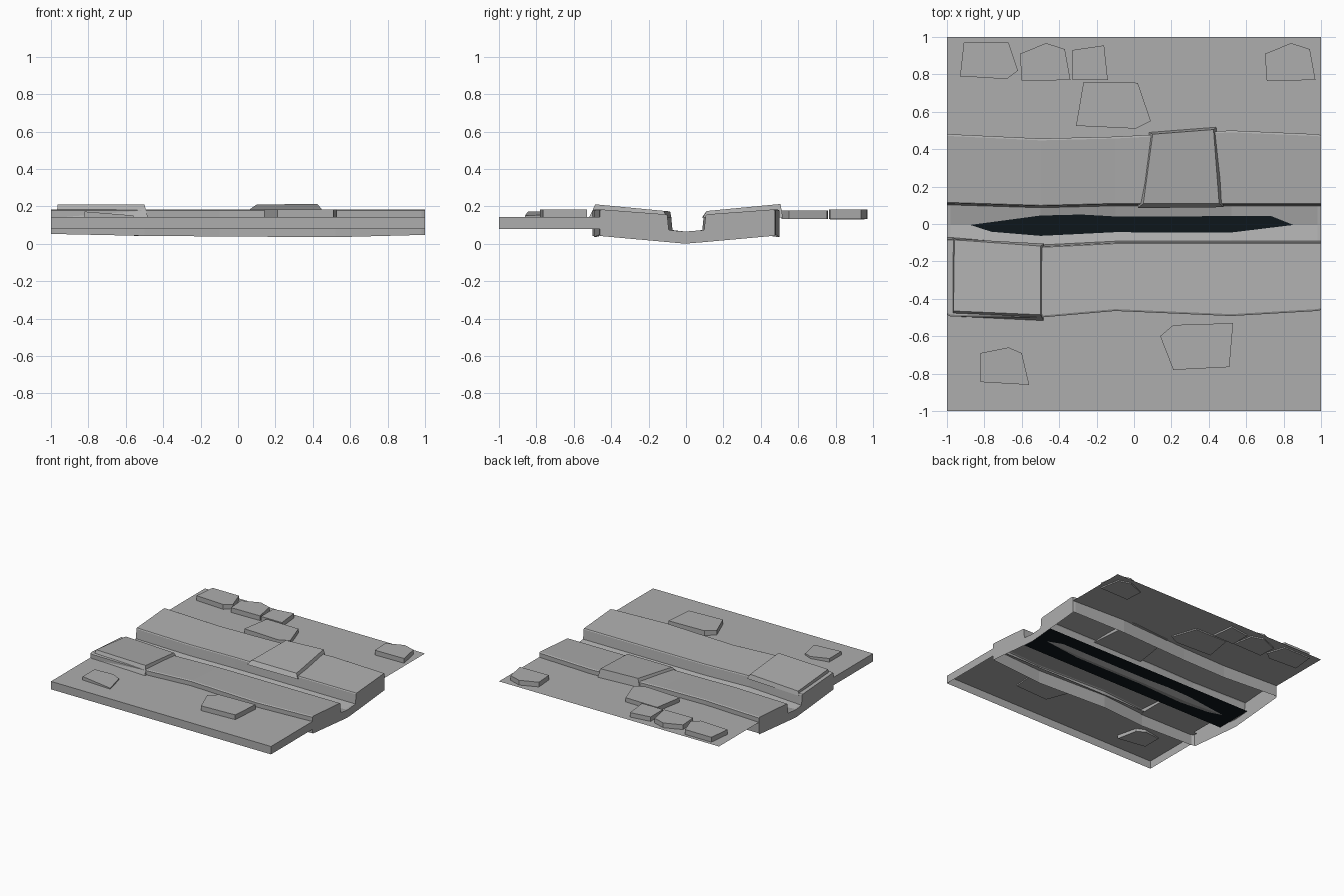
import bpy
import bmesh

if "Cube" in bpy.data.objects:
    bpy.data.objects.remove(bpy.data.objects["Cube"])


def build(name, verts, faces, solid=True):
    mesh = bpy.data.meshes.new(name)
    mesh.from_pydata(verts, [], faces)
    if solid:
        bm = bmesh.new()
        bm.from_mesh(mesh)
        bmesh.ops.recalc_face_normals(bm, faces=bm.faces)
        bm.to_mesh(mesh)
        bm.free()
    obj = bpy.data.objects.new(name, mesh)
    bpy.context.collection.objects.link(obj)
    return obj


def loft(name, sections):
    """Open strip shell through equally long cross-sections."""
    n = len(sections[0])
    faces = [(i * n + j, (i + 1) * n + j, (i + 1) * n + j + 1, i * n + j + 1)
             for i in range(len(sections) - 1) for j in range(n - 1)]
    return build(name, [p for s in sections for p in s], faces, False)


def prism(name, bottom, top):
    n = len(bottom)
    sides = [(i, (i + 1) % n, n + (i + 1) % n, n + i) for i in range(n)]
    return build(name, bottom + top,
                 [tuple(reversed(range(n))), tuple(range(n, 2 * n))] + sides)


# Ground sheets: the front one has a skirt on its three outer sides
G = 0.143
build("front_ground",
      [(x, y, z) for z in (G, 0.078) for x, y in
       ((-1, -0.455), (-1, -1), (1, -1), (1, -0.455))],
      [(0, 1, 2, 3), (0, 4, 5, 1), (1, 5, 6, 2), (2, 6, 7, 3)], False)
build("back_ground", [(-1, 0.45, G), (1, 0.45, G), (1, 1, G), (-1, 1, G)],
      [(0, 1, 2, 3)], False)

# Channel and curbs, one continuous wavy shell
# x, front outer, front inner, back inner, back outer, floor height, wall base
stations = [
    (-1.00, -0.485, -0.08, 0.110, 0.480, 0.065, 0.052),
    (-0.98, -0.495, -0.08, 0.110, 0.480, 0.063, 0.052),
    (-0.50, -0.50, -0.12, 0.095, 0.457, 0.040, 0.042),
    (-0.10, -0.465, -0.10, 0.105, 0.467, 0.046, 0.039),
    (0.52, -0.492, -0.10, 0.105, 0.500, 0.045, 0.035),
    (0.98, -0.465, -0.10, 0.105, 0.480, 0.063, 0.047),
    (1.00, -0.46, -0.10, 0.105, 0.475, 0.065, 0.047),
]
sections = []
for x, fo, fi, bi, bo, floor, base in stations:
    sections.append([(x, fo, base), (x, fo, 0.178), (x, fo + 0.01, 0.183),
                     (x, fi - 0.005, 0.157), (x, fi, 0.15),
                     (x, fi + 0.008, 0.073), (x, -0.005, floor),
                     (x, bi - 0.008, 0.073), (x, bi, 0.15),
                     (x, bi + 0.005, 0.157),
                     (x, bo - 0.01, 0.183), (x, bo, 0.178), (x, bo, base)])
loft("channel_and_curbs", sections)

# Flat end skirts with a shallow V underside
for name, s in (("left_end", sections[0]), ("right_end", sections[-1])):
    low = [(p[0], p[1], 0.09 * abs(p[1])) for p in s]
    loft(name, [s, low])

# Dark water sheet, showing only where the floor dips below it
water = build("water", [(-0.98, -0.16, 0.058), (0.98, -0.16, 0.058),
                        (0.98, 0.16, 0.058), (-0.98, 0.16, 0.058)],
              [(0, 1, 2, 3)], False)
mat = bpy.data.materials.new("dark_water")
mat.diffuse_color = (0.004, 0.008, 0.011, 1)
mat.use_nodes = True
mat.node_tree.nodes["Principled BSDF"].inputs["Base Color"].default_value = mat.diffuse_color
water.data.materials.append(mat)


# Raised blocks on the curbs, chamfered toward the top
def block(name, base, top):
    prism(name, [(x, y, 0.14) for x, y in base],
          [(x, y, 0.172 + 0.095 * (abs(y) - 0.08)) for x, y in top])


block("front_raised_block",
      [(-0.97, -0.495), (-0.482, -0.518), (-0.482, -0.105), (-0.97, -0.078)],
      [(-0.965, -0.465), (-0.50, -0.485), (-0.50, -0.118), (-0.96, -0.085)])
block("back_raised_block",
      [(0.02, 0.085), (0.48, 0.09), (0.44, 0.518), (0.08, 0.49)],
      [(0.05, 0.11), (0.455, 0.11), (0.425, 0.505), (0.10, 0.48)])

# Loose paving slabs: outline, base height, top height, tilt along x
corner_slab = [(-0.61, 0.91), (-0.47, 0.967), (-0.37, 0.935),
               (-0.34, 0.77), (-0.60, 0.765)]
slabs = [
    ([(-0.91, 0.97), (-0.67, 0.97), (-0.62, 0.82), (-0.68, 0.775),
      (-0.93, 0.79)], 0.133, 0.183, 0),
    (corner_slab, 0.133, 0.182, 0),
    ([(-0.33, 0.93), (-0.16, 0.955), (-0.14, 0.77), (-0.33, 0.77)],
     0.13, 0.18, 0),
    ([(x + 1.31, y) for x, y in corner_slab], 0.133, 0.182, 0),
    ([(-0.27, 0.76), (0.02, 0.755), (0.09, 0.55), (0.01, 0.51),
      (-0.31, 0.525)], 0.133, 0.178, 0),
    ([(0.21, -0.54), (0.53, -0.53), (0.51, -0.765), (0.21, -0.78),
      (0.14, -0.60)], 0.133, 0.182, 0),
    ([(-0.82, -0.69), (-0.67, -0.66), (-0.60, -0.69), (-0.56, -0.86),
      (-0.82, -0.845)], 0.125, 0.162, -0.08),
]
for i, (outline, lo, hi, tilt) in enumerate(slabs):
    cx = sum(p[0] for p in outline) / len(outline)
    prism(f"paving_slab_{i + 1}",
          [(x, y, lo + tilt * (x - cx)) for x, y in outline],
          [(x, y, hi + tilt * (x - cx)) for x, y in outline])

# Stone grey on everything except the water
stone = bpy.data.materials.new("stone_grey")
stone.diffuse_color = (0.42, 0.42, 0.42, 1)
stone.use_nodes = True
stone.node_tree.nodes["Principled BSDF"].inputs["Base Color"].default_value = stone.diffuse_color
for obj in bpy.context.collection.objects:
    if obj is not water and not obj.data.materials:
        obj.data.materials.append(stone)
